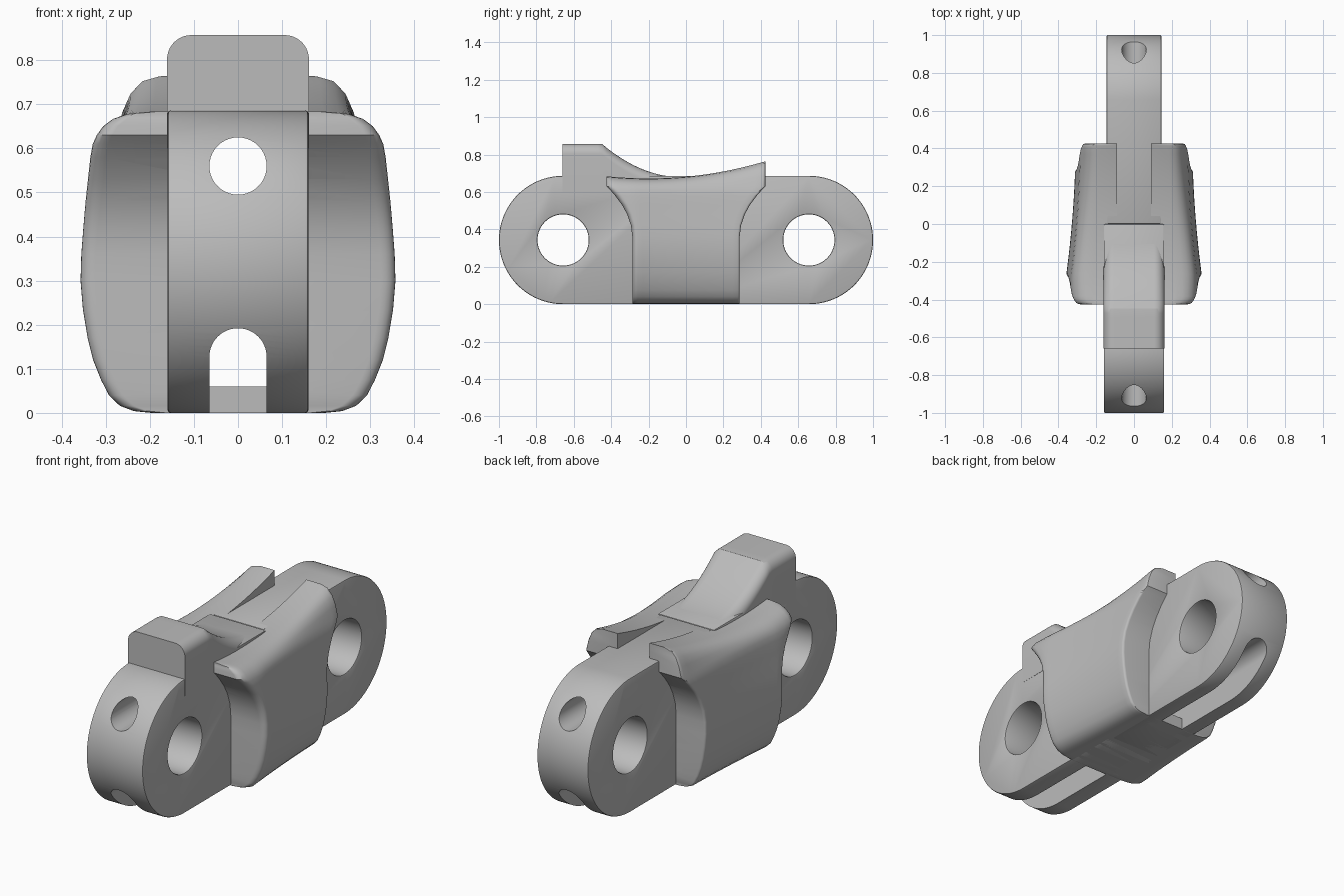
import bpy, bmesh, math

cube = bpy.data.objects.get("Cube")
if cube:
    bpy.data.objects.remove(cube)

steel = bpy.data.materials.new("grey_steel")
steel.use_nodes = True
GREY = (0.5, 0.5, 0.5, 1)
steel.diffuse_color = GREY
steel.node_tree.nodes["Principled BSDF"].inputs["Base Color"].default_value = GREY

R = 0.343           # end radius and half height
PIN = 0.657         # pin centre distance
BORE = 0.065        # radius of the long bores


def loft(name, rings):
    """Solid through equal rings; each ring lists left-right point pairs from bottom to top."""
    bm = bmesh.new()
    grid = [[(bm.verts.new((-x, y, z)), bm.verts.new((x, y, z))) for x, y, z in r] for r in rings]
    for a, b in zip(grid, grid[1:]):
        for i in range(len(a) - 1):
            for s in (0, 1):
                bm.faces.new((a[i][s], a[i + 1][s], b[i + 1][s], b[i][s]))
        for i in (0, -1):
            bm.faces.new((a[i][0], a[i][1], b[i][1], b[i][0]))
    for r in (grid[0], grid[-1]):
        for p, q in zip(r, r[1:]):
            bm.faces.new((p[0], p[1], q[1], q[0]))
    return finish(name, bm)


def prism(name, outline, axis, lo, hi):
    """Extrude an outline along x (points are y, z) or along y (points are x, z)."""
    bm = bmesh.new()
    put = (lambda p, t: (t, p[0], p[1])) if axis == "x" else (lambda p, t: (p[0], t, p[1]))
    a = [bm.verts.new(put(p, lo)) for p in outline]
    b = [bm.verts.new(put(p, hi)) for p in outline]
    bm.faces.new(a)
    bm.faces.new(b)
    for i in range(len(a)):
        j = (i + 1) % len(a)
        bm.faces.new((a[i], a[j], b[j], b[i]))
    return finish(name, bm)


def finish(name, bm):
    bmesh.ops.recalc_face_normals(bm, faces=bm.faces)
    mesh = bpy.data.meshes.new(name)
    bm.to_mesh(mesh)
    bm.free()
    mesh.materials.append(steel)
    ob = bpy.data.objects.new(name, mesh)
    bpy.context.collection.objects.link(ob)
    return ob


def arc(cx, cy, r, start, end, n):
    return [(cx + r * math.cos(math.radians(start + (end - start) * i / n)),
             cy + r * math.sin(math.radians(start + (end - start) * i / n))) for i in range(n + 1)]


def apply(ob, kind, **settings):
    mod = ob.modifiers.new(kind.lower(), kind)
    for key, value in settings.items():
        setattr(mod, key, value)
    bpy.context.view_layer.objects.active = ob
    bpy.ops.object.modifier_apply(modifier=mod.name)


def cut(ob, *cutters):
    for c in cutters:
        apply(ob, "BOOLEAN", operation="DIFFERENCE", object=c, solver="EXACT")


# Cutters: upper bore, lower tunnel, open slots under both ends
def tunnel(name, floor, lo, hi):
    return prism(name, arc(0, 0.127, BORE, 0, 180, 24) + [(-BORE, floor), (BORE, floor)], "y", lo, hi)


upper_bore = prism("upper_bore", arc(0, 0.56, BORE, 0, 360, 40)[:-1], "y", -1.2, 1.2)
lower_tunnel = tunnel("lower_tunnel", 0.06, -1.2, 1.2)
slots = [tunnel("front_slot", -0.1, -1.2, -0.29), tunnel("rear_slot", -0.1, 0.29, 1.2)]
groove = prism("groove", [(-0.09, 0.66), (0.09, 0.66), (0.09, 1), (-0.09, 1)], "y", -0.2, 0.6)
helpers = [upper_bore, lower_tunnel, groove] + slots

# Link ends with pin holes
parts = []
for name, side, half in (("front_link", -1, 0.16), ("rear_link", 1, 0.145)):
    outline = [(side * y, z) for y, z in [(0, 0)] + arc(PIN, R, R, -90, 90, 64) + [(0, 2 * R)]]
    link = prism(name, outline, "x", -half, half)
    pin = prism("pin_hole", arc(side * PIN, R, 0.137, 0, 360, 56)[:-1], "x", -0.5, 0.5)
    cut(link, pin)
    apply(link, "BEVEL", width=0.007, segments=2, limit_method="ANGLE", angle_limit=math.radians(60))
    cut(link, upper_bore, lower_tunnel, *slots)
    helpers.append(pin)
    parts.append(link)


# Saddle body: flared cross-section, wider overhanging flanges at the top
SECTION = [(.55, 0), (.66, .004), (.75, .016), (.82, .04), (.87, .075), (.92, .12), (.955, .17),
           (.985, .235), (1, .3), (.995, .36), (.98, .42), (.96, .48), (.945, .53), (.93, .58),
           (.915, .61), (.89, .63), (.85, .652), (.79, .67), (.71, .681), (.6, .685), (.3, .685)]


def body_ring(v, shrink):
    ring = []
    for frac, z in SECTION:
        t = min(max((z - 0.36) / 0.27, 0), 1)
        y = v * (0.287 + 0.138 * t * t)
        width = 0.329 - 0.086 * max(y, -0.28) + 0.09 * max(y, -0.28) ** 2
        top = 0.672 + 0.235 * (y + 0.2) ** 2
        if z > 0.63:
            z = 0.63 + (z - 0.63) * (top - 0.63) / 0.055
        ring.append((frac * width - shrink, y, z))
    return ring


rings = [body_ring(-1 + 0.1 * (1 - math.cos(a)), 0.035 * (1 - math.sin(a)))
         for a in [math.radians(d) for d in (0, 18, 36, 54, 72, 90)]]
rings += [body_ring(-0.9 + 1.86 * i / 20, 0) for i in range(1, 21)]
rings += [body_ring(0.96 + 0.04 * math.sin(a), 0.012 * (1 - math.cos(a)))
          for a in [math.radians(d) for d in (30, 60, 90)]]
body = loft("saddle_body", rings)
cut(body, groove, upper_bore, lower_tunnel)
parts.append(body)

# Drive tooth: rounded block that sweeps down into the saddle
rings = []
for i in range(29):
    y = -0.66 + 0.66 * i / 28
    fall = min(max((y + 0.45) / 0.42, 0), 1)
    top = 0.857 - 0.177 * (1 - (1 - fall) ** 2)
    r = 0.055
    rings.append([(0.161, y, 0.6)] + [(x, y, z) for x, z in arc(0.161 - r, top - r, r, 0, 90, 10)])
tooth = loft("drive_tooth", rings)
cut(tooth, upper_bore)
parts.append(tooth)

for h in helpers:
    bpy.data.objects.remove(h)

bpy.ops.object.select_all(action="DESELECT")
for p in parts:
    p.select_set(True)
bpy.context.view_layer.objects.active = parts[0]
bpy.ops.object.shade_smooth_by_angle(angle=math.radians(32))
